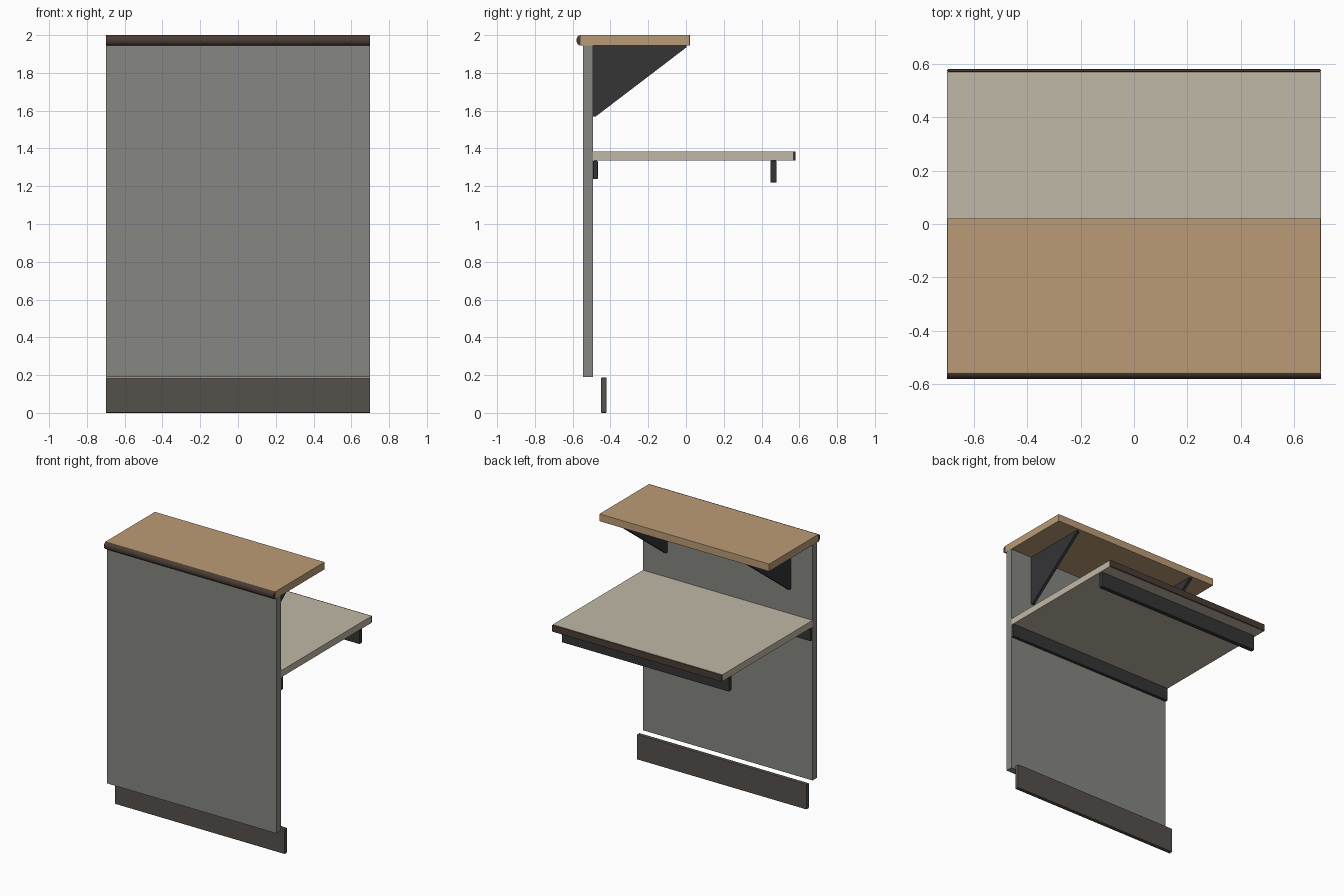
import bpy, bmesh, math

if "Cube" in bpy.data.objects:
    bpy.data.objects.remove(bpy.data.objects["Cube"])

W = 1.4  # counter width


def material(name, rgb):
    m = bpy.data.materials.new(name)
    m.diffuse_color = (*rgb, 1)
    m.use_nodes = True
    m.node_tree.nodes["Principled BSDF"].inputs["Base Color"].default_value = m.diffuse_color
    return m


wood = material("wood", (0.50, 0.33, 0.18))
edge = material("dark_edge", (0.07, 0.045, 0.035))
laminate = material("laminate", (0.53, 0.48, 0.39))
grey = material("panel_grey", (0.24, 0.24, 0.22))
metal = material("dark_metal", (0.035, 0.035, 0.037))
kick = material("kick_brown", (0.09, 0.08, 0.07))


def extrude_x(name, profile, x0, x1, mat, bevel=0.0, smooth=False):
    """Extrude a (y, z) outline along x."""
    bm = bmesh.new()
    face = bm.faces.new([bm.verts.new((x0, y, z)) for y, z in profile])
    out = bmesh.ops.extrude_face_region(bm, geom=[face])
    verts = [v for v in out["geom"] if isinstance(v, bmesh.types.BMVert)]
    bmesh.ops.translate(bm, verts=verts, vec=(x1 - x0, 0, 0))
    bmesh.ops.recalc_face_normals(bm, faces=bm.faces)
    mesh = bpy.data.meshes.new(name)
    bm.to_mesh(mesh)
    bm.free()
    mesh.materials.append(mat)
    ob = bpy.data.objects.new(name, mesh)
    bpy.context.collection.objects.link(ob)
    if bevel:
        mod = ob.modifiers.new("soft_edges", "BEVEL")
        mod.width = bevel
        mod.segments = 2
    if smooth:
        bpy.ops.object.select_all(action="DESELECT")
        bpy.context.view_layer.objects.active = ob
        ob.select_set(True)
        bpy.ops.object.shade_smooth_by_angle(angle=math.radians(35))
    return ob


def board(name, y0, y1, z0, z1, mat, width=W, bevel=0.0):
    outline = [(y0, z0), (y1, z0), (y1, z1), (y0, z1)]
    return extrude_x(name, outline, -width / 2, width / 2, mat, bevel)


# Front panel and recessed kick board
board("front_panel", -0.545, -0.492, 0.19, 1.945, grey, bevel=0.001)
board("kick_board", -0.45, -0.42, 0.0, 0.187, kick, bevel=0.004)

# Upper counter with rounded nosing along the front
board("upper_counter", -0.558, 0.02, 1.945, 2.0, wood, bevel=0.001)
arc = [(-0.558 - 0.022 * math.sin(math.pi * i / 12),
        1.9725 + 0.0275 * math.cos(math.pi * i / 12)) for i in range(13)]
extrude_x("counter_nosing", arc, -W / 2, W / 2, edge, smooth=True)

# Work surface with rear edge strip
board("work_surface", -0.492, 0.57, 1.335, 1.385, laminate)
board("work_surface_edge", 0.57, 0.58, 1.335, 1.385, edge, bevel=0.003)

# Rails below the work surface
board("wall_cleat", -0.492, -0.467, 1.237, 1.335, metal, bevel=0.004)
board("rear_rail", 0.447, 0.48, 1.22, 1.335, metal, width=1.38, bevel=0.004)

# Triangular brackets below the upper counter
gusset = [(-0.492, 1.945), (-0.492, 1.57), (-0.477, 1.57),
          (0.002, 1.935), (0.002, 1.945)]
for side, x in (("left", -0.51), ("right", 0.51)):
    extrude_x(f"{side}_bracket", gusset, x - 0.011, x + 0.011, metal)
